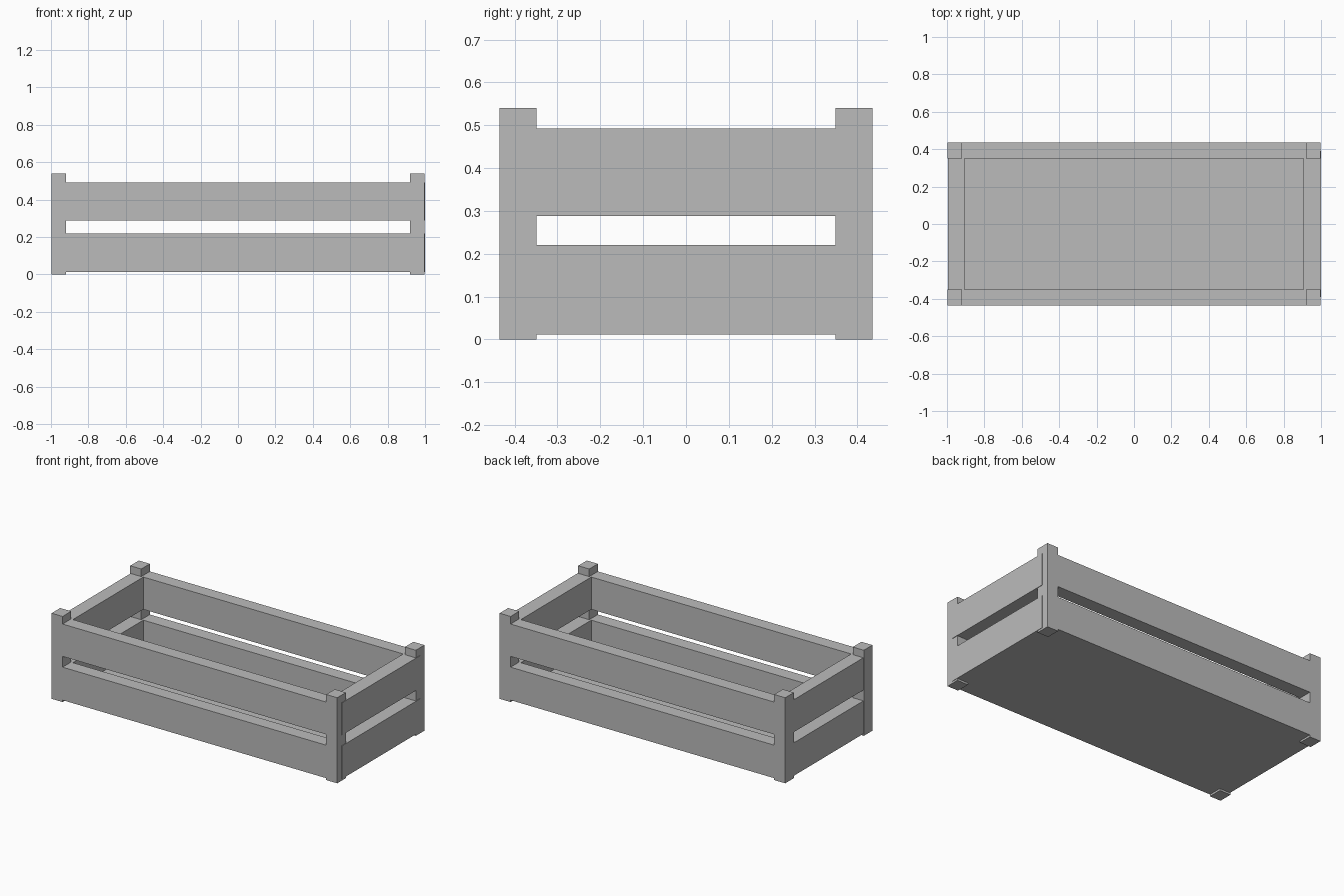
import bpy

cube = bpy.data.objects.get("Cube")
if cube:
    bpy.data.objects.remove(cube)

# Single grey finish
grey = bpy.data.materials.new("plain_grey")
grey.use_nodes = True
colour = (0.5, 0.5, 0.5, 1)
grey.diffuse_color = colour
grey.node_tree.nodes["Principled BSDF"].inputs["Base Color"].default_value = colour


def box(name, x, y, z):
    """Box spanning the given (low, high) ranges."""
    spans = (x, y, z)
    bpy.ops.mesh.primitive_cube_add(size=1, location=[(a + b) / 2 for a, b in spans])
    obj = bpy.context.object
    obj.name = name
    obj.scale = [b - a for a, b in spans]
    bpy.ops.object.transform_apply(location=False, rotation=False, scale=True)
    obj.data.materials.append(grey)
    return obj


def side(sign, inner, outer):
    return tuple(sorted((sign * inner, sign * outer)))


SIDES_X = (("left", 1), ("right", -1))
SIDES_Y = (("front", -1), ("back", 1))
ROWS = (("lower", (0.012, 0.22)), ("upper", (0.288, 0.492)))

# Corner posts
for y_name, sy in SIDES_Y:
    for x_name, sx in SIDES_X:
        box(f"{y_name}_{x_name}_post", side(sx, 0.92, 0.997),
            side(sy, 0.349, 0.435), (0, 0.54))

# Long and short side boards
for row, z in ROWS:
    for y_name, sy in SIDES_Y:
        box(f"{row}_{y_name}_board", (-0.92, 0.92), side(sy, 0.351, 0.435), z)
    for x_name, sx in SIDES_X:
        outer = 1.0 if sx > 0 else 0.994
        box(f"{row}_{x_name}_board", side(sx, 0.907, outer), (-0.391, 0.391), z)

# Floor panel
box("floor", (-0.95, 0.95), (-0.39, 0.39), (0.012, 0.05))
